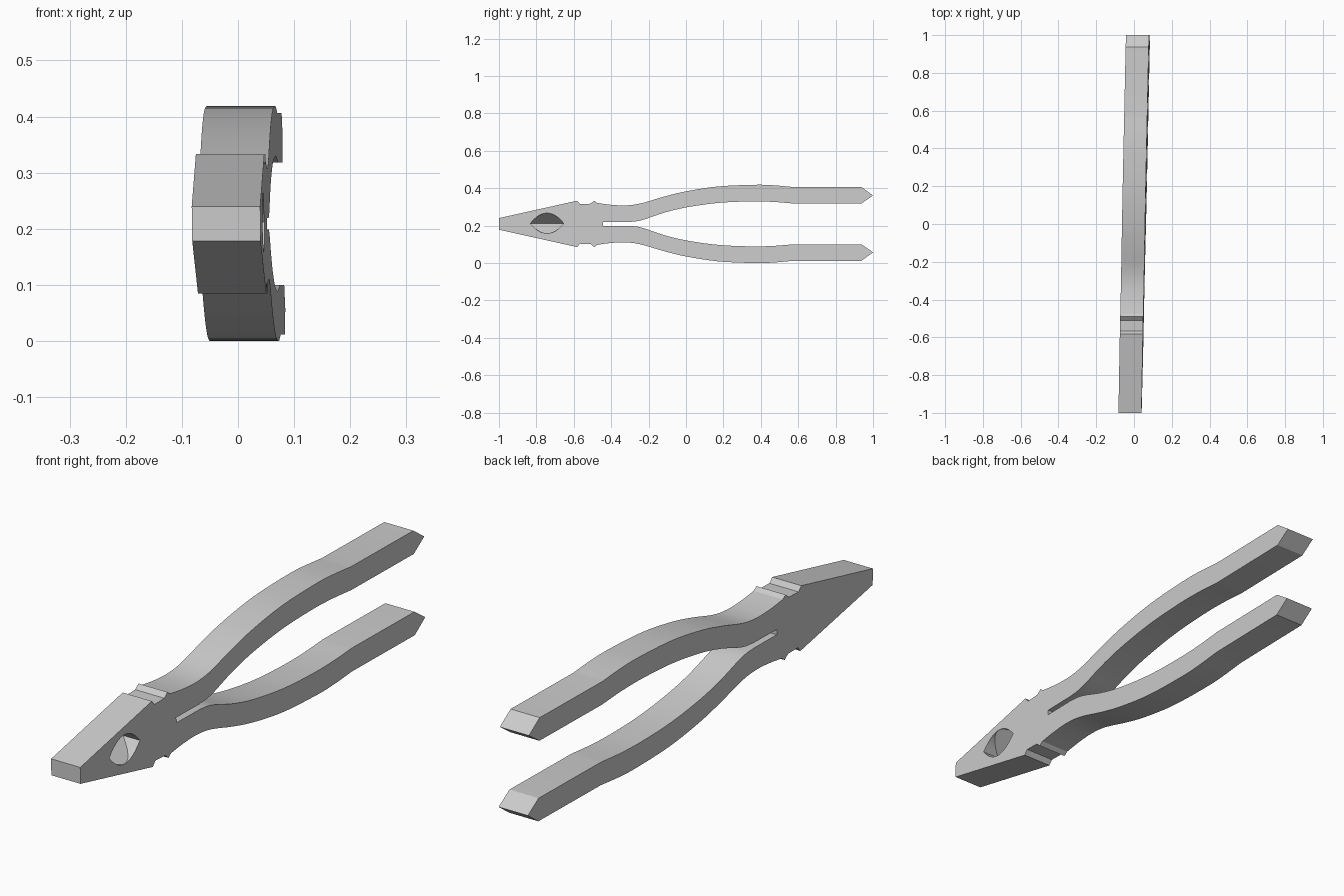
import bpy, bmesh, math

if "Cube" in bpy.data.objects:
    bpy.data.objects.remove(bpy.data.objects["Cube"])

MID = 0.209      # height of the mirror line between the two halves
HALF_T = 0.061   # half thickness


def spline(pts, steps=5):
    """Catmull-Rom curve through the points, end points included."""
    p = [pts[0]] + pts + [pts[-1]]
    out = []
    for i in range(1, len(p) - 2):
        for s in range(steps):
            t = s / steps
            out.append(tuple(0.5 * (2 * b + (c - a) * t + (2 * a - 5 * b + 4 * c - d) * t * t
                                    + (3 * b - a - 3 * c + d) * t ** 3)
                             for a, b, c, d in zip(p[i - 1], p[i], p[i + 1], p[i + 2])))
    return out + [pts[-1]]


def lean(y, h):
    """Slight skew of the tool away from the y axis."""
    return 0.021 * y - 0.015 * h


def add_mesh(name, verts, faces):
    bm = bmesh.new()
    vs = [bm.verts.new((x + lean(y, h), y, h + MID)) for x, y, h in verts]
    for f in faces:
        bm.faces.new([vs[i] for i in f])
    bmesh.ops.recalc_face_normals(bm, faces=bm.faces[:])
    me = bpy.data.meshes.new(name)
    bm.to_mesh(me)
    bm.free()
    ob = bpy.data.objects.new(name, me)
    bpy.context.collection.objects.link(ob)
    return ob


# upper half of the outline as (y, height above the mirror line)
jaw = [(-1, 0.031), (-0.582, 0.124), (-0.567, 0.106), (-0.51, 0.108), (-0.491, 0.124)]
outer = spline([(-0.475, 0.112), (-0.40, 0.102), (-0.32, 0.099), (-0.24, 0.11),
                (-0.12, 0.145), (0.0, 0.174), (0.17, 0.2), (0.36, 0.209),
                (0.46, 0.207), (0.575, 0.197)])
tip = [(0.938, 0.197), (1, 0.152), (0.938, 0.109)]
inner = spline([(0.575, 0.109), (0.46, 0.118), (0.34, 0.12), (0.17, 0.112),
                (0.0, 0.088), (-0.12, 0.059), (-0.24, 0.019), (-0.31, 0.01)])
slit = [(-0.443, 0.01)]
upper = jaw + outer + tip + inner + slit
outline = upper + [(y, -h) for y, h in reversed(upper)]

# pliers body: extruded outline
n = len(outline)
body = add_mesh("pliers_body",
                [(x, y, h) for x in (-HALF_T, HALF_T) for y, h in outline],
                [list(range(n)), list(range(n, 2 * n))]
                + [(i, (i + 1) % n, n + (i + 1) % n, n + i) for i in range(n)])

# lens shaped pipe-grip recess with a V floor, cut from the right side
cy, half_len, half_h, depth, k = -0.743, 0.089, 0.055, 0.07, 12
arc = []
for i in range(k + 1):
    u = -1 + 2 * i / k
    arc.append((cy + half_len * u, half_h * (1 - u * u)))
lens = arc + [(y, -h) for y, h in reversed(arc[1:-1])]
m = len(lens)
verts = [(HALF_T + 0.03, y, h + 0.003) for y, h in lens]
verts += [(HALF_T - depth * (1 - abs(h) / half_h) - 0.001, y, h + 0.003) for y, h in lens]
faces = [list(range(m)),
         list(range(m, m + k + 1)),
         list(range(m + k, 2 * m)) + [m]]
faces += [(i, (i + 1) % m, m + (i + 1) % m, m + i) for i in range(m)]
cutter = add_mesh("recess_cutter", verts, faces)
cutter.hide_render = True

mod = body.modifiers.new("recess", 'BOOLEAN')
mod.operation = 'DIFFERENCE'
mod.solver = 'EXACT'
mod.object = cutter
bpy.context.view_layer.objects.active = body
body.select_set(True)
bpy.ops.object.modifier_apply(modifier=mod.name)
bpy.data.objects.remove(cutter)
bpy.ops.object.shade_smooth_by_angle(angle=math.radians(20))
